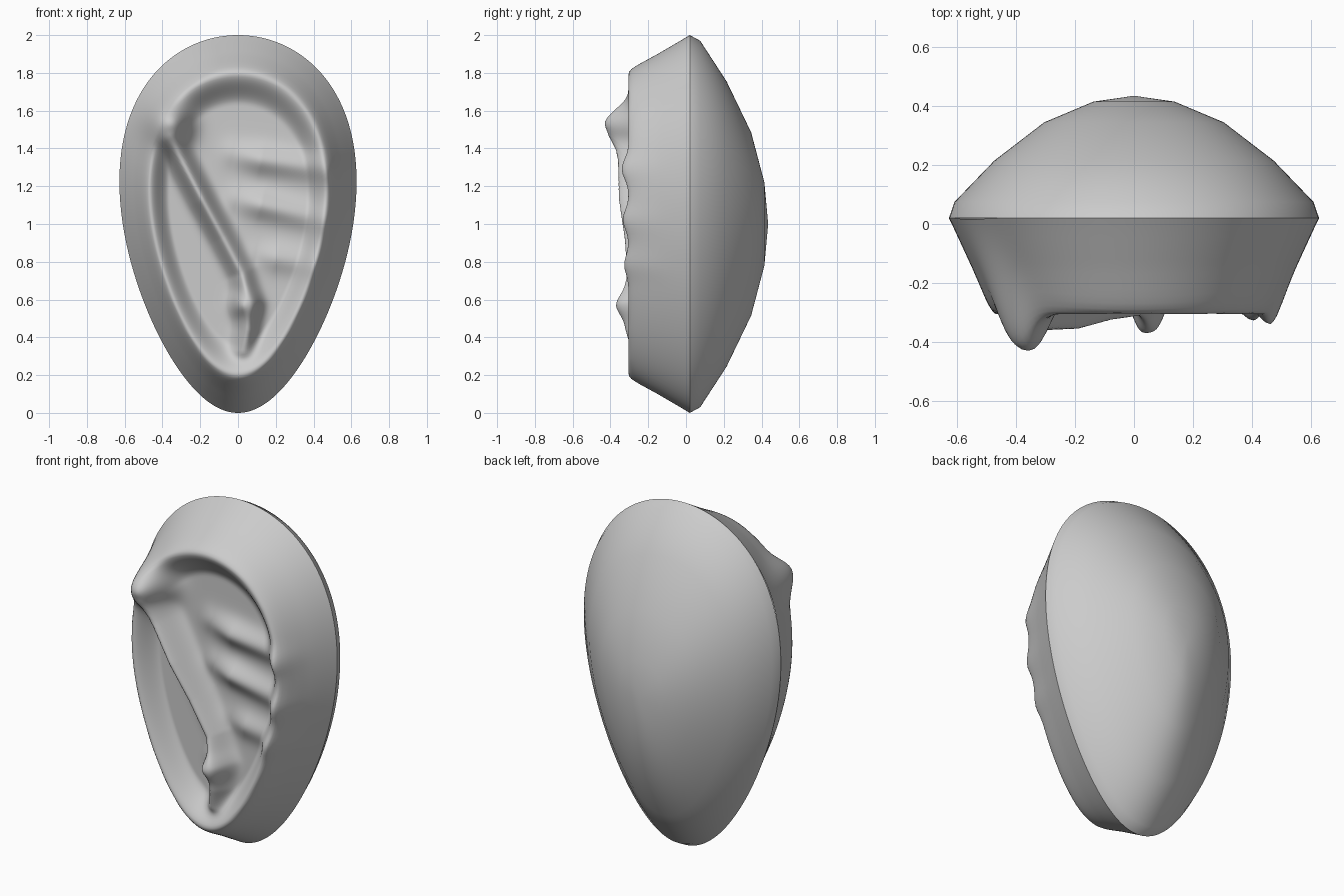
import bpy, bmesh
from math import sin, cos, pi, exp, hypot

if "Cube" in bpy.data.objects:
    bpy.data.objects.remove(bpy.data.objects["Cube"])

SEG = 192


def lerp_table(t, table):
    for (a, va), (b, vb) in zip(table, table[1:]):
        if t <= b:
            return va + (vb - va) * max(0, (t - a) / (b - a))
    return table[-1][1]


def egg(r, a):
    return r * 0.61 * sin(a) * (1 + 0.25 * cos(a)), 1 + r * cos(a)


def along(x, z, pts):
    # distance to a polyline and the interpolated height there
    best = (9, 0)
    for (ax, az, ay), (bx, bz, by) in zip(pts, pts[1:]):
        dx, dz = bx - ax, bz - az
        t = ((x - ax) * dx + (z - az) * dz) / (dx * dx + dz * dz)
        t = min(1, max(0, t))
        best = min(best, (hypot(x - ax - t * dx, z - az - t * dz), ay + t * (by - ay)))
    return best


def gauss(d, s):
    return exp(-(d / s) ** 2)


WALL = [(0, 0.02), (0.12, -0.02), (0.5, -0.15), (0.8, -0.26), (0.92, -0.295), (1, -0.305)]
DIAGONAL = [(-0.36, 1.46, -0.37), (-0.30, 1.34, -0.36), (-0.19, 1.13, -0.355),
            (-0.08, 0.93, -0.325), (0.02, 0.74, -0.31), (0.06, 0.58, -0.34),
            (0.05, 0.44, -0.32), (0.03, 0.33, -0.29)]
FOLDS = [[(-0.02, 1.37, -0.02), (0.12, 1.34, -0.055), (0.46, 1.29, -0.035)],
         [(0.0, 1.13, -0.02), (0.12, 1.10, -0.055), (0.46, 1.02, -0.03)],
         [(0.1, 0.84, -0.01), (0.2, 0.82, -0.035), (0.44, 0.78, -0.02)]]


def front_depth(r, a):
    x, z = egg(r, a)
    crest = 0.80 - 0.055 * sin(a) ** 2
    if r > crest:
        y = lerp_table((1 - r) / (1 - crest), WALL)
    else:
        t = min(1, (crest - r) / 0.17)
        y = -0.305 + 0.105 * t * t * (3 - 2 * t)
    # transverse folds
    for f in FOLDS:
        d, h = along(x, z, f)
        y += h * gauss(d, 0.07) * min(1, (1 - r) / 0.25)
    # diagonal ridge
    d, h = along(x, z, DIAGONAL)
    y += min(0, h - y) * gauss(d, 0.055)
    # corner peak and lower knob
    y += (-0.43 - y) * gauss(hypot(x + 0.36, z - 1.53), 0.10)
    y += (-0.37 - y) * gauss(hypot(x - 0.04, z - 0.57), 0.06)
    return y


def dome(name, rings, depth):
    bm = bmesh.new()
    grid = []
    for r in rings:
        row = []
        for i in range(SEG):
            a = 2 * pi * i / SEG
            x, z = egg(r, a)
            row.append(bm.verts.new((x, depth(r, a), z)))
        grid.append(row)
    tip = bm.verts.new((0, depth(0, 0), 1))
    for p, q in zip(grid, grid[1:]):
        for i in range(SEG):
            j = (i + 1) % SEG
            bm.faces.new((p[i], p[j], q[j], q[i]))
    for i in range(SEG):
        bm.faces.new((grid[-1][i], grid[-1][(i + 1) % SEG], tip))
    if depth(0, 0) < 0:
        want = -1
    else:
        want = 1
    bm.normal_update()
    if sum(f.normal.y for f in bm.faces) * want < 0:
        bmesh.ops.reverse_faces(bm, faces=bm.faces[:])
    for f in bm.faces:
        f.smooth = True
    me = bpy.data.meshes.new(name)
    bm.to_mesh(me)
    bm.free()
    ob = bpy.data.objects.new(name, me)
    bpy.context.collection.objects.link(ob)
    return ob


# smooth rounded back
BACK = [(0, 0.435), (0.22, 0.415), (0.485, 0.345), (0.755, 0.215), (0.97, 0.075), (1, 0.02)]
dome("back_shell", [r for r, _ in BACK[:0:-1]], lambda r, a: lerp_table(r, BACK))

# sculpted front with raised lip, hollow, ridge and folds
dome("front_hollow", [1 - i / 72 for i in range(72)], front_depth)
